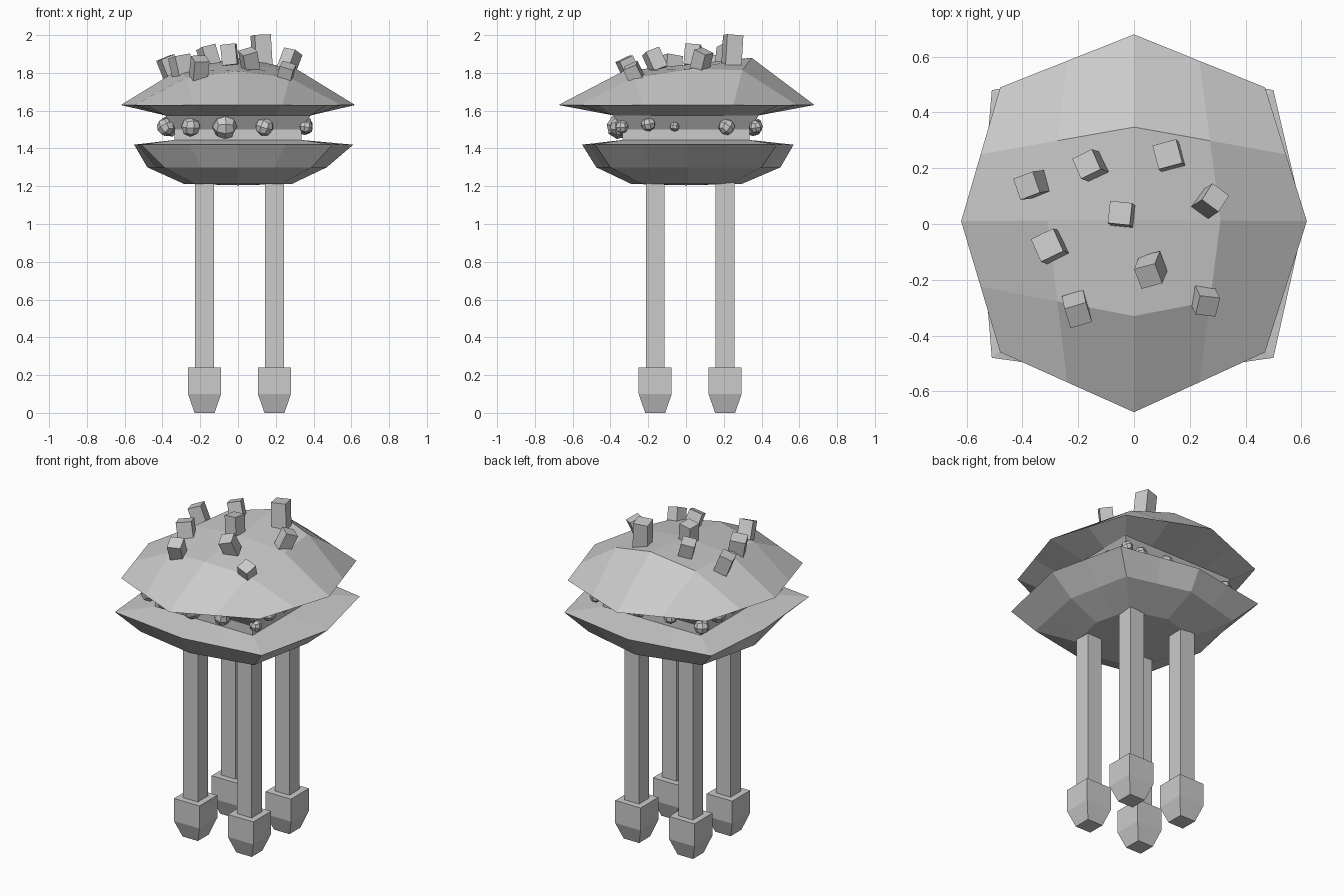
import bpy, bmesh, math, random
from mathutils import Vector, Matrix

if "Cube" in bpy.data.objects:
    bpy.data.objects.remove(bpy.data.objects["Cube"])

grey = bpy.data.materials.new("plain grey")
grey.diffuse_color = (0.6, 0.6, 0.6, 1)
grey.use_nodes = True
grey.node_tree.nodes["Principled BSDF"].inputs["Base Color"].default_value = grey.diffuse_color


def finish(name, bm):
    bmesh.ops.recalc_face_normals(bm, faces=bm.faces)
    me = bpy.data.meshes.new(name)
    bm.to_mesh(me)
    bm.free()
    me.materials.append(grey)
    ob = bpy.data.objects.new(name, me)
    bpy.context.collection.objects.link(ob)
    return ob


def ring(left, right, front, back, cl, cr, cf, cb, z):
    """16-point outline: four corners, four side middles and points halfway between."""
    key = [(cl, cf), (0, front), (cr, cf), (right, 0.01), (cr, cb), (0, back), (cl, cb), (left, 0.01)]
    out = []
    for i, p in enumerate(key):
        q = key[(i + 1) % 8]
        out += [Vector((*p, z)), Vector(((p[0] + q[0]) / 2, (p[1] + q[1]) / 2, z))]
    return out


def square(r, z):
    return ring(-r, r, -r, r, -r, r, -r, r, z)


def bridge(bm, a, b):
    n = len(a)
    for i in range(n):
        bm.faces.new((a[i], a[(i + 1) % n], b[(i + 1) % n], b[i]))


def loft(bm, rings):
    vs = [[bm.verts.new(p) for p in r] for r in rings]
    for a, b in zip(vs, vs[1:]):
        bridge(bm, a, b)
    return vs


# Upper shell: faceted dome, sloping underside and tapered throat
bm = bmesh.new()
rim = ring(-.62, .62, -.675, .68, -.48, .47, -.46, .49, 1.63)
vs = loft(bm, [rim, square(.385, 1.575), square(.335, 1.50)])
centre = Vector((0, .015, 1.845))
inner = []
for i, z in enumerate((1.775, 1.81, 1.775, 1.82, 1.815, 1.88, 1.815, 1.82)):
    if i % 2:
        p = (rim[2 * i] + centre) / 2
    else:       # corner cells average their four neighbours
        p = (rim[2 * i] + rim[2 * i - 2] + rim[(2 * i + 2) % 16] + centre) / 4
    inner.append(bm.verts.new((p.x, p.y, z)))
top = bm.verts.new(centre)
outer = vs[0]
for i in range(8):
    nxt = (i + 1) % 8
    if i % 2 == 0:
        bm.faces.new((outer[2 * i - 1], outer[2 * i], outer[2 * i + 1], inner[i]))
        bm.faces.new((inner[i - 1], inner[i], inner[nxt], top))
    bm.faces.new((outer[2 * i + 1], outer[(2 * i + 2) % 16], inner[nxt], inner[i])
                 if i % 2 == 0 else (outer[2 * i], outer[2 * i + 1], inner[nxt], inner[i]))
finish("upper_shell", bm)

# Neck block between the shells
bm = bmesh.new()
loft(bm, [square(.335, 1.50), square(.335, 1.43)])
finish("neck", bm)

# Lower shell: shallow bowl with a nearly flat lip
bm = bmesh.new()
vs = loft(bm, [square(.335, 1.445),
               ring(-.55, .61, -.55, .57, -.51, .50, -.48, .48, 1.42),
               ring(-.48, .47, -.475, .50, -.39, .39, -.40, .40, 1.30),
               ring(-.285, .285, -.29, .295, -.23, .23, -.23, .23, 1.212)])
base = bm.verts.new((0, 0, 1.205))
for i in range(16):
    bm.faces.new((vs[3][i], vs[3][(i + 1) % 16], base))
finish("lower_shell", bm)


# Legs and tapered feet
def box_stack(name, cx, cy, levels):
    bm = bmesh.new()
    rows = [[bm.verts.new((cx + sx * r, cy + sy * r, z))
             for sx, sy in ((-1, -1), (1, -1), (1, 1), (-1, 1))] for r, z in levels]
    for a, b in zip(rows, rows[1:]):
        bridge(bm, a, b)
    bm.faces.new(rows[0])
    bm.faces.new(rows[-1])
    return finish(name, bm)


for cx in (-.177, .193):
    for cy in (-.163, .207):
        box_stack("leg", cx, cy, [(.05, .2), (.05, 1.22)])
        box_stack("foot", cx, cy, [(.053, 0), (.0875, .1), (.0875, .24)])


# Lumpy beads around the mouth
def bead(x, y, z, r):
    bm = bmesh.new()
    bmesh.ops.create_cube(bm, size=2)
    bmesh.ops.subdivide_edges(bm, edges=bm.edges, cuts=1, use_grid_fill=True)
    turn = Matrix.Rotation(random.uniform(0, 1.5), 3, 'Z') @ Matrix.Rotation(random.uniform(0, 1.5), 3, 'X')
    for v in bm.verts:
        v.co = Vector((x, y, z)) + turn @ (v.co.normalized() * r)
    finish("bead", bm)


random.seed(4)
for x, r in ((-.25, .053), (-.07, .066), (.14, .05)):
    bead(x, -.355, 1.515, r)
    bead(-x, .355, 1.515, r * .8)
for y, z, r in ((-.2, 1.53, .04), (-.06, 1.515, .026), (.215, 1.515, .045)):
    bead(.355, y, z, r)
    bead(-.36, -y, z, r * 1.2)
for x, y, r in ((.36, -.34, .036), (-.38, -.33, .05), (.36, .37, .036), (-.36, .36, .045)):
    bead(x, y, 1.515, r)

# Blocks on the dome: centre, width, height, spin (degrees), lean towards x and y
blocks = [
    (-.365, .14, 1.83, .08, .11, 20, -.40, -.05),
    (-.155, .21, 1.885, .08, .11, 25, -.30, .10),
    (.125, .245, 1.915, .088, .17, 15, -.06, .06),
    (.27, .08, 1.855, .075, .13, -35, .38, .25),
    (-.045, .035, 1.895, .08, .11, -6, -.10, .08),
    (-.30, -.08, 1.835, .09, .11, 25, -.22, .08),
    (.06, -.165, 1.865, .08, .11, 18, -.18, -.45),
    (-.205, -.305, 1.825, .08, .11, 17, .10, -.45),
    (.255, -.275, 1.80, .075, .09, -10, .25, -.50),
]
for x, y, z, w, h, spin, lx, ly in blocks:
    bm = bmesh.new()
    bmesh.ops.create_cube(bm, size=1)
    lean = Vector((0, 0, 1)).rotation_difference(Vector((lx, ly, 1))).to_matrix()
    turn = lean @ Matrix.Rotation(math.radians(spin), 3, 'Z')
    for v in bm.verts:
        v.co = Vector((x, y, z)) + turn @ Vector((v.co.x * w, v.co.y * w, v.co.z * h))
    finish("dome_block", bm)
